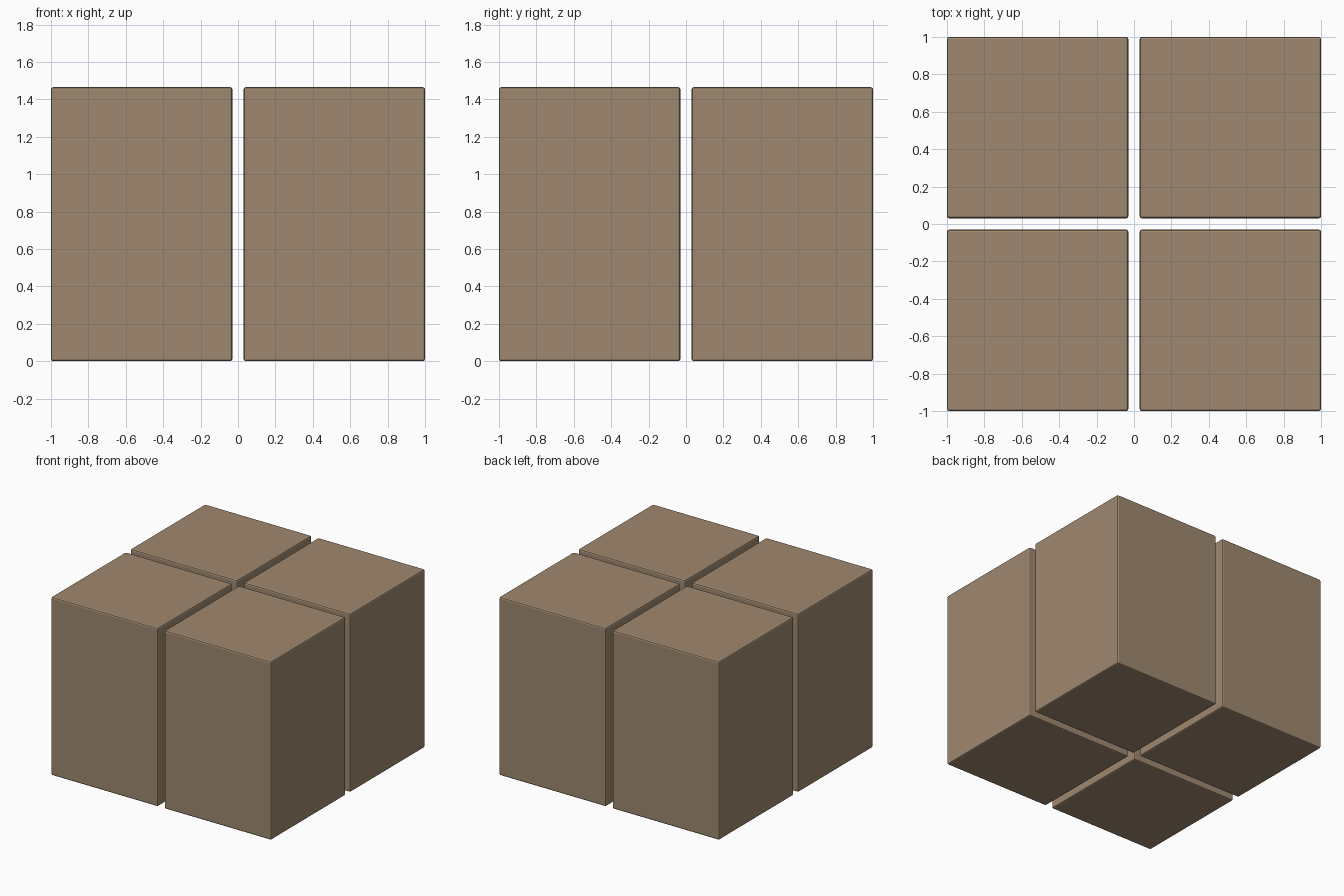
import bpy

if "Cube" in bpy.data.objects:
    bpy.data.objects.remove(bpy.data.objects["Cube"])

W, GAP, H, BEVEL = 0.97, 0.03, 1.465, 0.012

mat = bpy.data.materials.new("brown")
mat.diffuse_color = (0.35, 0.25, 0.16, 1)
mat.use_nodes = True
mat.node_tree.nodes["Principled BSDF"].inputs["Base Color"].default_value = mat.diffuse_color


def block(name, sx, sy):
    # One upright block with slightly softened edges
    c = GAP + W / 2
    bpy.ops.mesh.primitive_cube_add(size=1, location=(sx * c, sy * c, H / 2))
    ob = bpy.context.object
    ob.name = name
    ob.scale = (W, W, H)
    bpy.ops.object.transform_apply(location=False, rotation=False, scale=True)
    mod = ob.modifiers.new("edge_bevel", 'BEVEL')
    mod.width = BEVEL
    mod.segments = 2
    ob.data.materials.append(mat)


# Four blocks in a two by two grid
for sx, side in ((-1, "left"), (1, "right")):
    for sy, end in ((-1, "front"), (1, "back")):
        block(f"block_{end}_{side}", sx, sy)
